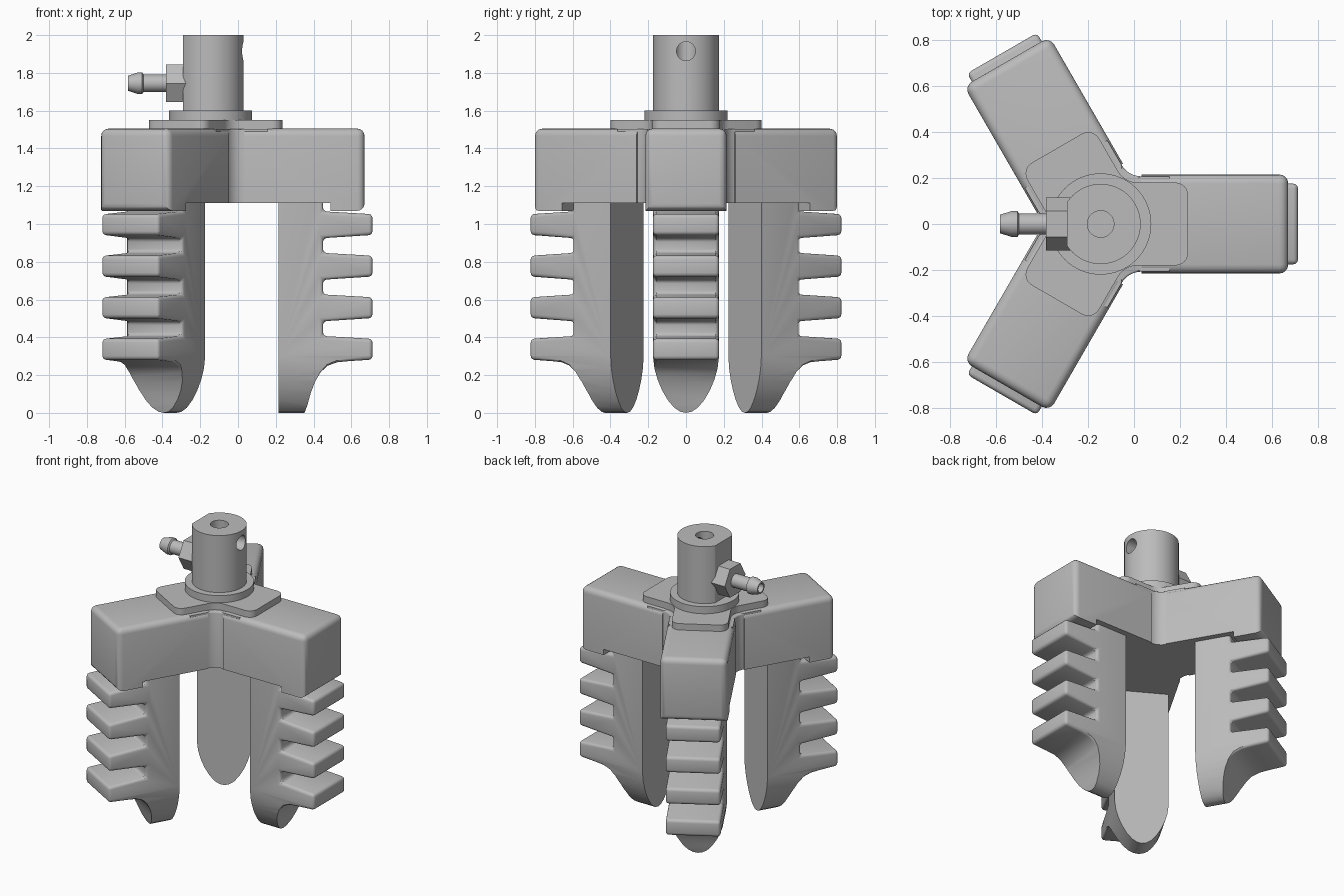
import bpy, bmesh
from math import pi, sin, cos, radians
from mathutils import Vector, Matrix

cube = bpy.data.objects.get("Cube")
if cube:
    bpy.data.objects.remove(cube, do_unlink=True)

AXIS_X = -0.145          # vertical axis of the three-way body
ARMS = (0, 120, 240)

grey = bpy.data.materials.new("plain_grey")
grey.use_nodes = True
colour = (0.5, 0.5, 0.5, 1)
grey.diffuse_color = colour
grey.node_tree.nodes["Principled BSDF"].inputs["Base Color"].default_value = colour


def make(name, bm):
    bmesh.ops.recalc_face_normals(bm, faces=bm.faces)
    mesh = bpy.data.meshes.new(name)
    bm.to_mesh(mesh)
    bm.free()
    mesh.materials.append(grey)
    ob = bpy.data.objects.new(name, mesh)
    bpy.context.collection.objects.link(ob)
    ob.location.x = AXIS_X
    return ob


def activate(ob):
    bpy.ops.object.select_all(action='DESELECT')
    ob.select_set(True)
    bpy.context.view_layer.objects.active = ob


def smooth(ob):
    activate(ob)
    bpy.ops.object.shade_smooth_by_angle(angle=radians(32))


def boolean(ob, other, operation):
    mod = ob.modifiers.new("cut", 'BOOLEAN')
    mod.operation = operation
    mod.solver = 'EXACT'
    mod.object = other
    bpy.context.view_layer.update()
    activate(ob)
    bpy.ops.object.modifier_apply(modifier=mod.name)
    bpy.data.objects.remove(other, do_unlink=True)


def prism(name, points, direction, rule=None, offset=0.0, segments=3):
    """Extrude a closed outline; round the edges whose ends and middle fit the rule."""
    bm = bmesh.new()
    face = bm.faces.new([bm.verts.new(p) for p in points])
    result = bmesh.ops.extrude_face_region(bm, geom=[face], use_keep_orig=True)
    moved = [v for v in result["geom"] if isinstance(v, bmesh.types.BMVert)]
    bmesh.ops.translate(bm, verts=moved, vec=direction)
    bmesh.ops.recalc_face_normals(bm, faces=bm.faces)
    if rule:
        edges = [e for e in bm.edges
                 if rule(e, (e.verts[0].co + e.verts[1].co) / 2)]
        bmesh.ops.bevel(bm, geom=edges, offset=offset, segments=segments,
                        profile=0.5, affect='EDGES', clamp_overlap=True)
    return make(name, bm)


def lathe(name, profile, steps=48):
    """Spin (radius, height) points around z."""
    bm = bmesh.new()
    verts = [bm.verts.new((0, r, z)) for r, z in profile]
    edges = [bm.edges.new(pair) for pair in zip(verts, verts[1:])]
    bmesh.ops.spin(bm, geom=verts + edges, cent=(0, 0, 0), axis=(0, 0, 1),
                   angle=2 * pi, steps=steps)
    bmesh.ops.remove_doubles(bm, verts=bm.verts, dist=0.0001)
    return make(name, bm)


def rod(name, radius, low, high, steps=48):
    return lathe(name, [(0, low), (radius, low), (radius, high), (0, high)], steps)


def three_lobes(half, reach, fillet, z):
    """Outline of three straight lobes joined by concave fillets."""
    points = []
    for deg in ARMS:
        turn = Matrix.Rotation(radians(deg), 3, 'Z')
        points += [turn @ Vector((reach, -half, z)), turn @ Vector((reach, half, z))]
        mid = radians(deg + 60)
        dist = (half + fillet) / sin(radians(60))
        for i in range(9):
            a = radians(deg + 270 - 60 * i / 8)
            points.append(Vector((dist * cos(mid) + fillet * cos(a),
                                  dist * sin(mid) + fillet * sin(a), z)))
    return points


# Central hub between the arms
hub = prism("hub", three_lobes(0.207, 0.3, 0.1, 1.11), (0, 0, 0.392),
            lambda e, m: m.z > 1.5 and abs(m.to_2d().length) < 0.29, 0.03)
smooth(hub)

# Top plate and flange
plate = prism("top_plate", three_lobes(0.18, 0.38, 0.1, 1.49), (0, 0, 0.06),
              lambda e, m: abs(m.z - 1.52) < 0.005 and m.to_2d().length > 0.35, 0.055, 6)
smooth(plate)
smooth(rod("flange", 0.22, 1.54, 1.6, 64))

# Shaft with a flat side, a top bore and a cross hole
shaft = rod("shaft", 0.174, 1.58, 2.0, 64)
boolean(shaft, prism("flat_cutter", [(-0.4, -0.3, 1.5), (-0.147, -0.3, 1.5),
                                     (-0.147, 0.3, 1.5), (-0.4, 0.3, 1.5)],
                     (0, 0, 0.6)), 'DIFFERENCE')
boolean(shaft, rod("bore_cutter", 0.058, 1.7, 2.1, 32), 'DIFFERENCE')
cross = rod("cross_cutter", 0.05, 0, 0.3, 32)
cross.rotation_euler.y = pi / 2
cross.location.z = 1.915
boolean(shaft, cross, 'DIFFERENCE')
smooth(shaft)

# Hose fitting: hexagonal nut and hollow barb pointing to the right-hand side
nut = rod("fitting_nut", 0.115, 0.13, 0.237, 6)
barb = lathe("hose_barb", [(0, 0.2), (0.046, 0.2), (0.046, 0.355), (0.057, 0.362),
                           (0.057, 0.385), (0.04, 0.437), (0.03, 0.437),
                           (0.03, 0.33), (0, 0.33)], 32)
for part in (nut, barb):
    part.rotation_euler.y = -pi / 2
    part.location.z = 1.745
smooth(barb)

# Arm housing: side profile with a lowered outer end
arm_profile = [(0.178, 1.11), (0.635, 1.11), (0.635, 1.07),
               (0.815, 1.07), (0.815, 1.505), (0.178, 1.505)]
arm = prism("arm_1", [(x, -0.215, z) for x, z in arm_profile], (0, 0.43, 0),
            lambda e, m: (m.z > 1.5 and m.x > 0.2) or m.x > 0.81, 0.039, 4)
smooth(arm)

# Finger: curved toe, four ribs, straight inner face
finger_profile = [(0.36, 1.2), (0.36, 0), (0.497, 0), (0.512, 0.04), (0.53, 0.105),
                  (0.553, 0.165), (0.582, 0.215), (0.62, 0.25), (0.67, 0.268), (0.73, 0.274)]
for i in range(4):
    z = 0.277 + 0.22 * i
    if i:
        finger_profile.append((0.595, z - 0.012))
    finger_profile += [(0.857, z + 0.005), (0.857, z + 0.115), (0.595, z + 0.13)]
finger_profile.append((0.595, 1.2))


def outer_edge(e, m):
    along_y = abs(e.verts[0].co.y - e.verts[1].co.y) > 0.1
    if along_y:
        return m.x > 0.59 and m.z > 0.275 and m.z < 1.15
    return m.x > 0.5 and m.z < 1.19 and min(v.co.x for v in e.verts) > 0.49


finger = prism("finger_1", [(x, -0.175, z) for x, z in finger_profile],
               (0, 0.35, 0), outer_edge, 0.02)

# Trim the toe to a rounded point
half_toe = [(0.0, 0.0), (0.03, 0.006), (0.062, 0.027), (0.096, 0.067), (0.127, 0.12),
            (0.15, 0.175), (0.167, 0.235), (0.176, 0.31), (0.18, 1.3)]
toe = half_toe + [(-y, z) for y, z in reversed(half_toe[1:])]
boolean(finger, prism("toe_trim", [(0.2, y, z) for y, z in toe], (0.8, 0, 0)), 'INTERSECT')
smooth(finger)

# Repeat arm and finger around the axis
for number, deg in enumerate(ARMS[1:], 2):
    for part, label in ((arm, "arm"), (finger, "finger")):
        copy = part.copy()
        copy.name = f"{label}_{number}"
        copy.rotation_euler.z = radians(deg)
        bpy.context.collection.objects.link(copy)
